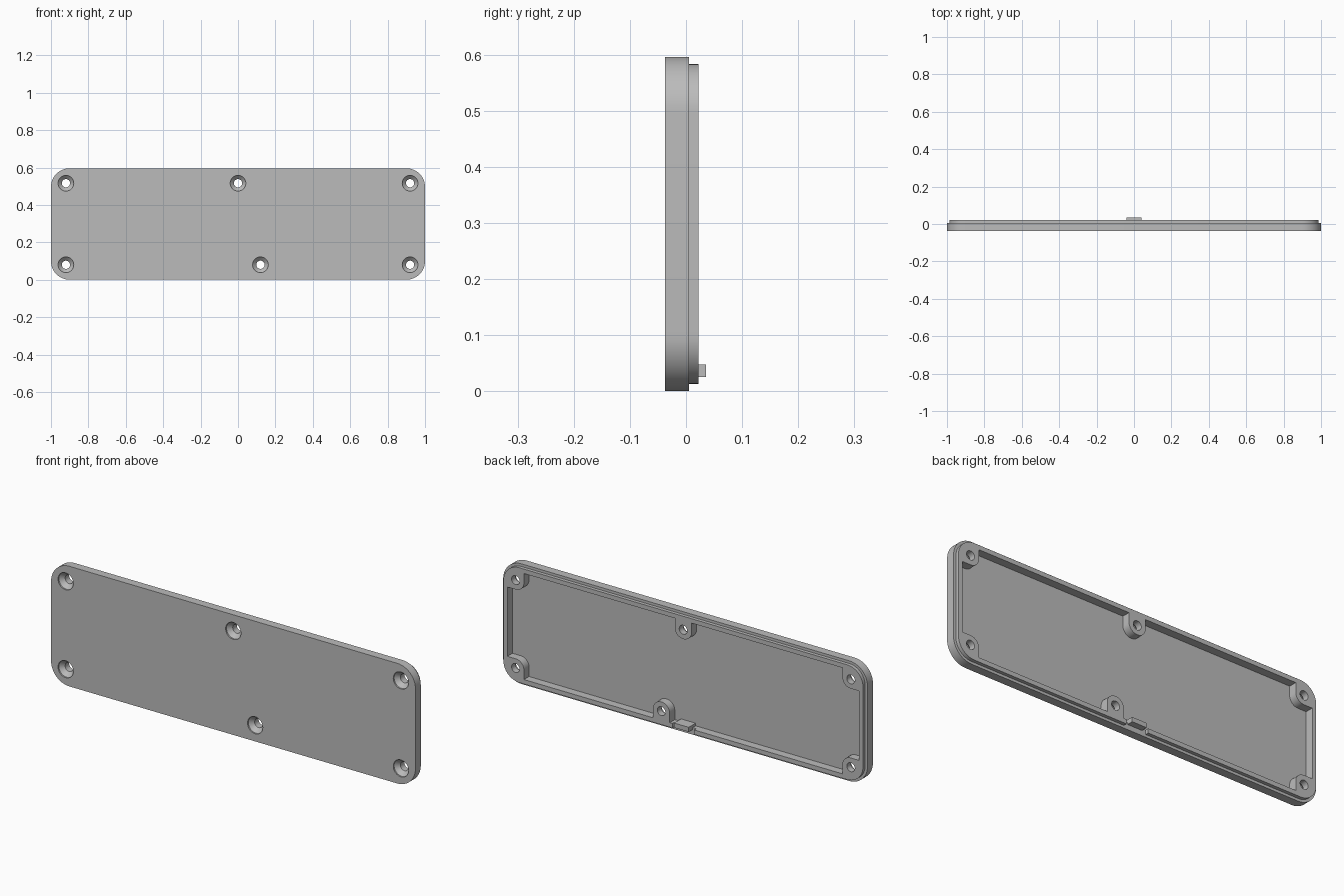
import bpy, bmesh, math

if "Cube" in bpy.data.objects:
    bpy.data.objects.remove(bpy.data.objects["Cube"])

HEIGHT = 0.596
FRONT, STEP, RIM, FLOOR = -0.037, 0.005, 0.022, -0.018   # depths along y

grey = bpy.data.materials.new("plain grey")
grey.use_nodes = True
grey.diffuse_color = (0.5, 0.5, 0.5, 1)
grey.node_tree.nodes["Principled BSDF"].inputs["Base Color"].default_value = (0.5, 0.5, 0.5, 1)


def loft(name, rings):
    """Closed solid through matching rings of points."""
    bm = bmesh.new()
    loops = [[bm.verts.new(p) for p in ring] for ring in rings]
    n = len(loops[0])
    for a, b in zip(loops, loops[1:]):
        for i in range(n):
            j = (i + 1) % n
            bm.faces.new((a[i], a[j], b[j], b[i]))
    bm.faces.new(loops[0][::-1])
    bm.faces.new(loops[-1])
    bmesh.ops.recalc_face_normals(bm, faces=bm.faces)
    mesh = bpy.data.meshes.new(name)
    bm.to_mesh(mesh)
    bm.free()
    obj = bpy.data.objects.new(name, mesh)
    bpy.context.collection.objects.link(obj)
    mesh.materials.append(grey)
    return obj


def slab(name, x0, x1, z0, z1, r, y0, y1, steps=12):
    """Rounded rectangle in the xz plane, extruded along y."""
    pts = []
    corners = [(x1 - r, z1 - r), (x0 + r, z1 - r), (x0 + r, z0 + r), (x1 - r, z0 + r)]
    for k, (cx, cz) in enumerate(corners):
        for i in range(steps + 1):
            a = math.pi / 2 * (k + i / steps)
            pts.append((cx + r * math.cos(a), cz + r * math.sin(a)))
    return loft(name, [[(x, y, z) for x, z in pts] for y in (y0, y1)])


def inset_slab(name, inset, r, y0, y1):
    return slab(name, inset - 1, 1 - inset, inset, HEIGHT - inset, r, y0, y1)


def combine(target, tool, operation):
    mod = target.modifiers.new("combine", 'BOOLEAN')
    mod.operation = operation
    mod.solver = 'EXACT'
    mod.object = tool
    bpy.context.view_layer.objects.active = target
    bpy.ops.object.modifier_apply(modifier=mod.name)
    bpy.data.objects.remove(tool)


# Outer plate with a stepped lip on its back
cover = inset_slab("cover_plate", 0, 0.1, FRONT, STEP)
combine(cover, inset_slab("lip", 0.013, 0.087, -0.02, RIM), 'UNION')

# Pocket in the back, leaving screw bosses standing
pocket = inset_slab("pocket", 0.035, 0.065, FLOOR, 0.1)
holes = [(0, HEIGHT - 0.08), (0.12, 0.08)]
for side in (-1, 1):
    for z in (0.08, HEIGHT - 0.08):
        holes.append((side * 0.92, z))
B = 0.046
for x, z in holes:
    x0, x1, z0, z1 = x - B, x + B, z - B, z + B
    if x > 0.5:
        x1 = 1.2
    elif x < -0.5:
        x0 = -1.2
    if z > 0.3:
        z1 = HEIGHT + 0.2
    else:
        z0 = -0.2
    combine(pocket, slab("boss", x0, x1, z0, z1, B * 0.98, -0.2, 0.3), 'DIFFERENCE')
combine(cover, pocket, 'DIFFERENCE')

# Gap in the lower lip, with a latch tab standing in it
combine(cover, slab("lip_gap", -0.06, 0.06, -0.05, 0.04, 0.002, STEP, 0.1, 1), 'DIFFERENCE')
tab = loft("latch_tab", [[(x, y, z) for x, z in
           ((-0.04, 0.025), (0.04, 0.025), (0.04, 0.048), (-0.04, 0.048))]
           for y in (-0.025, 0.036)])
combine(cover, tab, 'UNION')

# Countersunk screw holes
for x, z in holes:
    rings = []
    for y, r in ((-0.06, 0.042), (-0.03, 0.042), (-0.01, 0.022), (0.06, 0.022)):
        rings.append([(x + r * math.cos(i * math.tau / 40), y, z + r * math.sin(i * math.tau / 40))
                      for i in range(40)])
    combine(cover, loft("screw_hole", rings), 'DIFFERENCE')

bpy.ops.object.select_all(action='DESELECT')
cover.select_set(True)
bpy.context.view_layer.objects.active = cover
bpy.ops.object.shade_smooth_by_angle(angle=math.radians(30))
